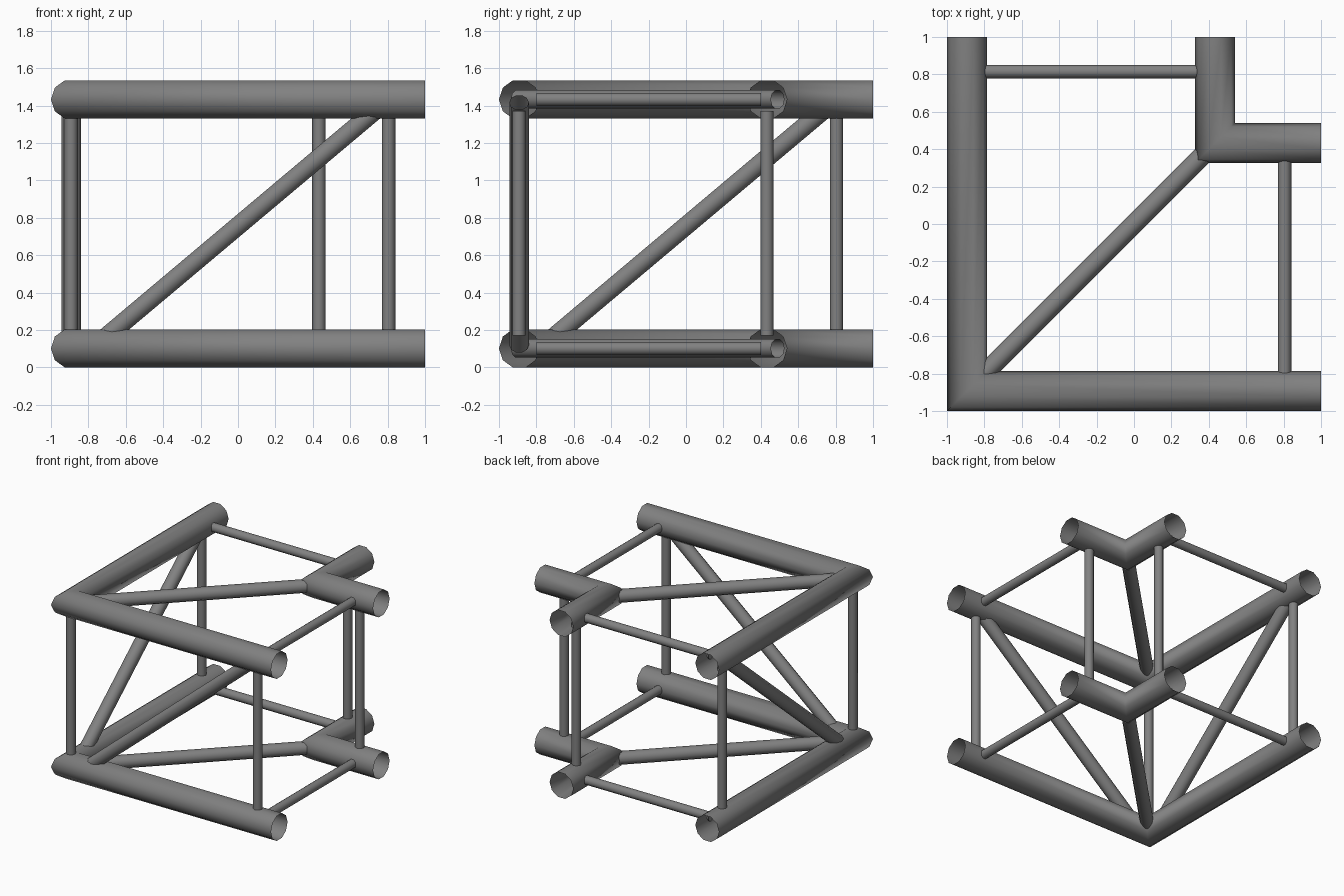
import bpy, bmesh, math
from mathutils import Vector

if "Cube" in bpy.data.objects:
    bpy.data.objects.remove(bpy.data.objects["Cube"])

# Single metal colour
steel = bpy.data.materials.new("steel_grey")
steel.use_nodes = True
GREY = (0.22, 0.22, 0.22, 1)
steel.diffuse_color = GREY
steel.node_tree.nodes["Principled BSDF"].inputs["Base Color"].default_value = GREY

SIDES = 10
R_MAIN, R_DIAG, R_THIN = 0.1075, 0.052, 0.036
OUTER, INNER = -0.8925, 0.4325      # chord centre lines
LOW, HIGH = 0.102, 1.433            # chord heights
POST = 0.805                        # brace position near the open ends
UP = Vector((0, 0, 1))


def tube(name, sections, radius):
    """Open tube skinned over (centre, u, v) sections."""
    bm = bmesh.new()
    rings = []
    for centre, u, v in sections:
        angles = [2 * math.pi * i / SIDES for i in range(SIDES)]
        rings.append([bm.verts.new(Vector(centre) + radius * (math.cos(a) * u + math.sin(a) * v))
                      for a in angles])
    for a, b in zip(rings, rings[1:]):
        for i in range(SIDES):
            j = (i + 1) % SIDES
            bm.faces.new((a[i], a[j], b[j], b[i])).smooth = True
    mesh = bpy.data.meshes.new(name)
    bm.to_mesh(mesh)
    bm.free()
    mesh.materials.append(steel)
    obj = bpy.data.objects.new(name, mesh)
    bpy.context.collection.objects.link(obj)


def elbow(name, c, z):
    """Mitred right-angle chord, corner at (c, c)."""
    x, y = Vector((1, 0, 0)), Vector((0, 1, 0))
    tube(name, [((c, 1, z), x, UP), ((c, c, z), x + y, UP), ((1, c, z), y, UP)], R_MAIN)


def strut(name, start, end, radius):
    """Straight brace between two points."""
    d = (Vector(end) - Vector(start)).normalized()
    side = Vector((1, 0, 0)) if abs(d.z) > 0.99 else d.cross(UP).normalized()
    v = d.cross(side)
    tube(name, [(start, side, v), (end, side, v)], radius)


# Chords and flat bracing, repeated on both levels
for level, z in (("lower", LOW), ("upper", HIGH)):
    elbow(level + "_outer_chord", OUTER, z)
    elbow(level + "_inner_chord", INNER, z)
    strut(level + "_corner_diagonal", (-0.9, -0.9, z), (0.49, 0.49, z), R_DIAG)
    strut(level + "_back_brace", (-0.8, POST + 0.01, z), (0.4, POST + 0.01, z), R_THIN)
    strut(level + "_side_brace", (POST, -0.8, z), (POST, 0.4, z), R_THIN)

# Vertical posts
posts = {"corner_post": (OUTER, OUTER), "front_post": (POST, OUTER), "left_post": (OUTER, POST),
         "inner_side_post": (POST, INNER), "inner_back_post": (INNER, POST)}
for name, (x, y) in posts.items():
    strut(name, (x, y, 0.17), (x, y, 1.37), R_THIN)

# Sloping braces in the two outer walls
strut("front_diagonal", (-0.76, OUTER, 0.118), (0.785, OUTER, 1.417), R_DIAG)
strut("wall_diagonal", (OUTER, -0.76, 0.118), (OUTER, 0.785, 1.417), R_DIAG)
